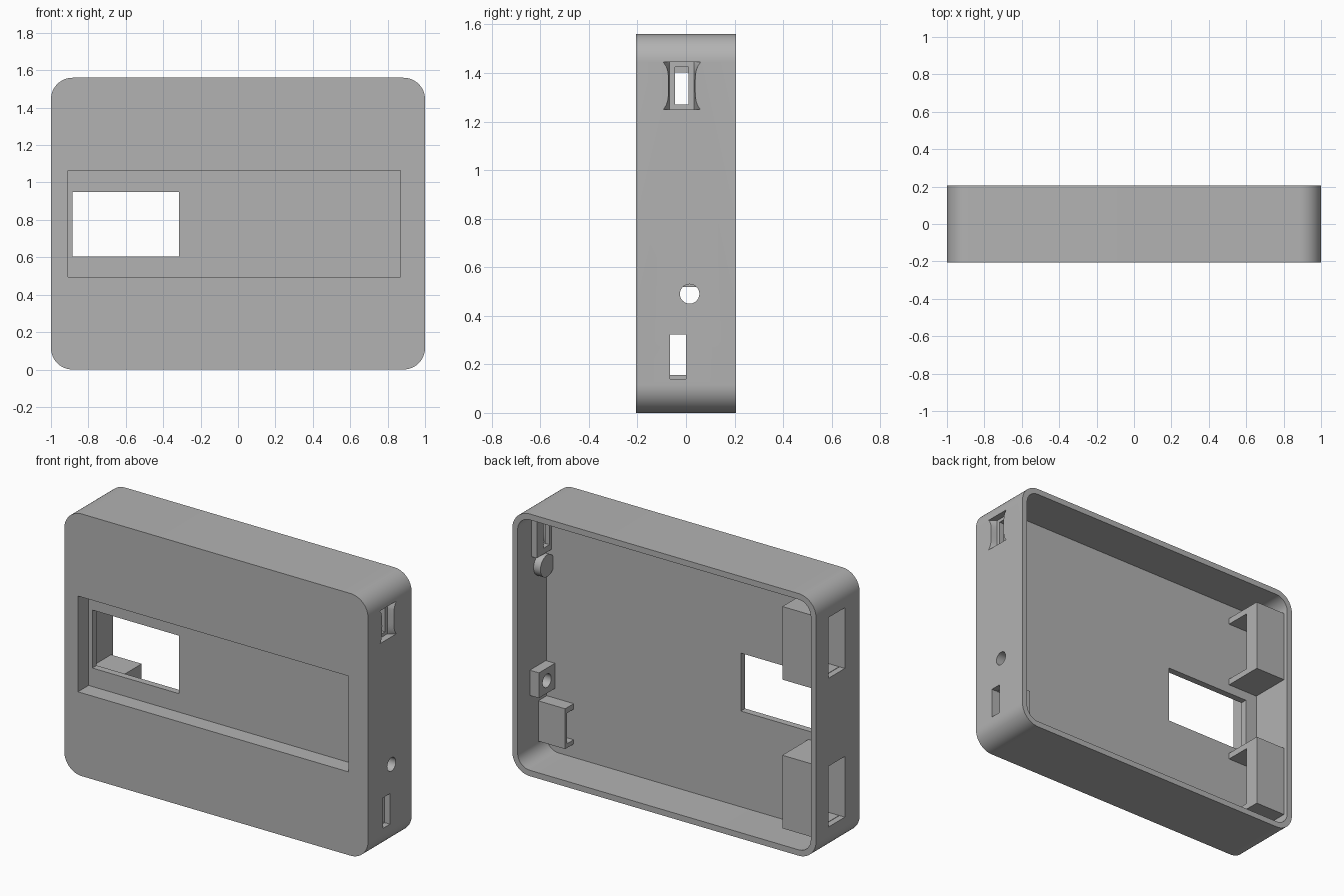
import bpy, bmesh, math
from mathutils import Matrix

cube = bpy.data.objects.get("Cube")
if cube:
    bpy.data.objects.remove(cube, do_unlink=True)

grey = bpy.data.materials.new("case grey")
grey.use_nodes = True
grey.diffuse_color = (0.45, 0.45, 0.45, 1)
grey.node_tree.nodes["Principled BSDF"].inputs["Base Color"].default_value = grey.diffuse_color

HEIGHT, HALF_DEPTH = 1.56, 0.205
WALL, FLOOR = 0.035, -0.065
INNER = 1 - WALL - 0.003          # parts sink slightly into the wall


def finish(name, bm):
    bmesh.ops.recalc_face_normals(bm, faces=bm.faces)
    mesh = bpy.data.meshes.new(name)
    bm.to_mesh(mesh)
    bm.free()
    mesh.materials.append(grey)
    obj = bpy.data.objects.new(name, mesh)
    bpy.context.collection.objects.link(obj)
    return obj


def box(name, x, y, z):
    bm = bmesh.new()
    bmesh.ops.create_cube(bm, size=1)
    for v in bm.verts:
        for i, (lo, hi) in enumerate((x, y, z)):
            v.co[i] = lo if v.co[i] < 0 else hi
    return finish(name, bm)


def tube(name, x, y, z, r0, r1):
    """Cylinder or cone along x: radius r0 at x[0], r1 at x[1]."""
    bm = bmesh.new()
    bmesh.ops.create_cone(bm, cap_ends=True, segments=40, radius1=r0, radius2=r1, depth=x[1] - x[0])
    bm.transform(Matrix.Translation(((x[0] + x[1]) / 2, y, z)) @ Matrix.Rotation(math.pi / 2, 4, 'Y'))
    return finish(name, bm)


def rounded_slab(name, inset, y0, y1, radius):
    """Rounded rectangle in the xz plane, extruded along y."""
    bm = bmesh.new()
    cx, cz, steps = 1 - inset - radius, HEIGHT / 2 - inset - radius, 12
    ring = []
    for k, (sx, sz) in enumerate(((1, 1), (-1, 1), (-1, -1), (1, -1))):
        for i in range(steps + 1):
            a = (k + i / steps) * math.pi / 2
            ring.append(bm.verts.new((sx * cx + radius * math.cos(a), y0,
                                      HEIGHT / 2 + sz * cz + radius * math.sin(a))))
    face = bm.faces.new(ring)
    new = bmesh.ops.extrude_face_region(bm, geom=[face])["geom"]
    bmesh.ops.translate(bm, vec=(0, y1 - y0, 0), verts=[g for g in new if isinstance(g, bmesh.types.BMVert)])
    return finish(name, bm)


def flared_recess(name, x0, x1, yc, zc):
    """Shallow scoop whose sides flare outward toward the top and bottom."""
    bm = bmesh.new()
    rows = 10
    loops = []
    for x, narrow, flare in ((x0, 0.05, 0.0), (x1, 0.055, 0.022)):
        side = [(narrow + flare * abs(2 * i / rows - 1) ** 4, (i / rows - 0.5) * 0.195) for i in range(rows + 1)]
        pts = side + [(-y, z) for y, z in reversed(side)]
        loops.append([bm.verts.new((x, yc + y, zc + z)) for y, z in pts])
    n = len(loops[0])
    for i in range(n):
        j = (i + 1) % n
        bm.faces.new((loops[0][i], loops[0][j], loops[1][j], loops[1][i]))
    bm.faces.new(loops[0])
    bm.faces.new(loops[1])
    return finish(name, bm)


def cut(targets, cutter):
    for obj in targets:
        mod = obj.modifiers.new("cut", 'BOOLEAN')
        mod.operation, mod.solver, mod.object = 'DIFFERENCE', 'EXACT', cutter
        bpy.context.view_layer.objects.active = obj
        bpy.ops.object.modifier_apply(modifier=mod.name)
    bpy.data.objects.remove(cutter, do_unlink=True)


# Open-backed shell with a rounded outline
shell = rounded_slab("case_shell", 0, -HALF_DEPTH, HALF_DEPTH, 0.115)
cut([shell], rounded_slab("cavity", WALL, FLOOR, 0.4, 0.08))

# Front display pocket and its window
cut([shell], box("pocket", (-0.91, 0.87), (-0.4, -0.105), (0.495, 1.065)))
cut([shell], box("window", (-0.885, -0.315), (-0.4, 0), (0.605, 0.95)))

# Two port housings on the right wall, each with a channel running through
for name, z0 in (("lower_port_housing", 0.12), ("upper_port_housing", 1.005)):
    housing = box(name, (-INNER, -0.76), (FLOOR - 0.003, 0.18), (z0, z0 + 0.435))
    cut([shell, housing], box("channel", (-1.2, -0.5), (FLOOR, 0.09), (z0 + 0.037, z0 + 0.398)))

# Switch slot on the left wall, with inner pad and outer scoop
pad = box("switch_pad", (0.93, INNER + 0.02), (FLOOR - 0.003, 0.075), (1.235, 1.46))
cut([shell, pad], flared_recess("scoop", 0.96, 1.001, -0.017, 1.347))
cut([shell, pad], box("slot", (0.8, 1.2), (-0.045, 0.01), (1.27, 1.425)))

# Indicator hole with its inner collar
collar = tube("indicator_collar", (0.92, INNER + 0.01), -0.01, 1.16, 0.065, 0.065)
cut([shell, collar], tube("hole", (0.8, 1.2), -0.01, 1.16, 0.036, 0.036))

# Countersunk jack hole with its square boss
boss = box("jack_boss", (0.905, INNER + 0.01), (-0.06, 0.09), (0.415, 0.565))
cut([shell, boss], tube("dish", (0.945, 1.001), 0.015, 0.49, 0.042, 0.073))
cut([shell, boss], tube("hole", (0.8, 1.2), 0.015, 0.49, 0.04, 0.04))

# Connector slot and the hooded bracket behind it
bracket = box("connector_bracket", (0.785, INNER), (FLOOR - 0.003, 0.015), (0.115, 0.355))
cut([shell, bracket], box("slot", (0.7, 1.2), (FLOOR, 0), (0.14, 0.322)))

# Smooth the rounded surfaces, keep the edges crisp
for obj in (shell, pad, collar, boss):
    bpy.ops.object.select_all(action='DESELECT')
    obj.select_set(True)
    bpy.context.view_layer.objects.active = obj
    bpy.ops.object.shade_smooth_by_angle(angle=math.radians(25))
